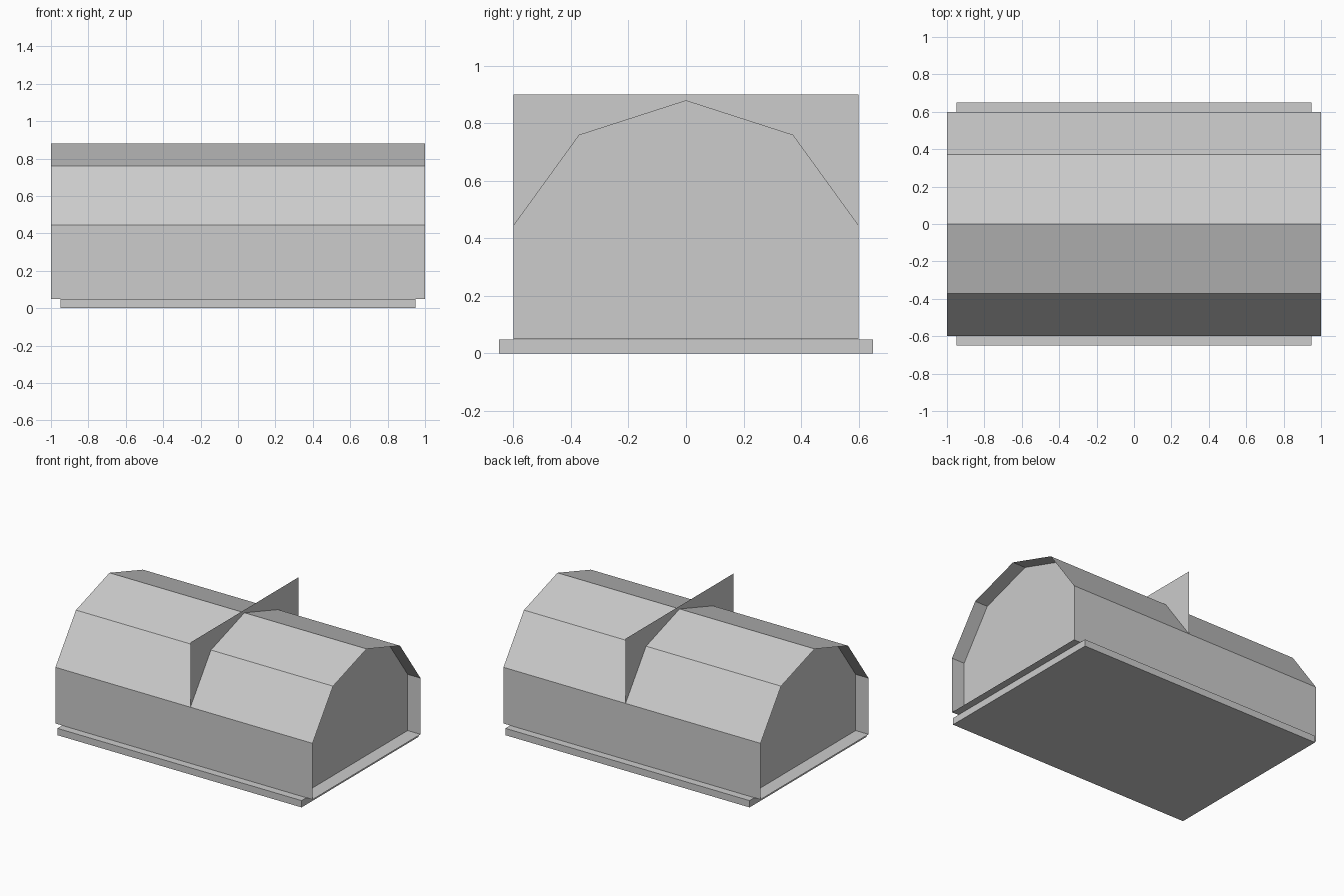
import bpy

cube = bpy.data.objects.get("Cube")
if cube:
    bpy.data.objects.remove(cube, do_unlink=True)

# Single plain grey
COLOUR = (0.604, 0.604, 0.604, 1.0)
grey = bpy.data.materials.new("light grey")
grey.use_nodes = True
grey.diffuse_color = COLOUR
grey.node_tree.nodes["Principled BSDF"].inputs["Base Color"].default_value = COLOUR


def add_mesh(name, verts, faces):
    mesh = bpy.data.meshes.new(name)
    mesh.from_pydata(verts, [], faces)
    mesh.materials.append(grey)
    mesh.update()
    obj = bpy.data.objects.new(name, mesh)
    bpy.context.collection.objects.link(obj)
    return obj


def add_panel(name, outline, x, facing):
    """Flat upright sheet across the building, facing +x or -x."""
    points = outline if facing > 0 else outline[::-1]
    add_mesh(name, [(x, y, z) for y, z in points], [range(len(points))])


FLOOR, EAVE, BREAK, RIDGE = 0.05, 0.445, 0.76, 0.88
HALF_LENGTH, HALF_WIDTH = 1.0, 0.6

# Gambrel cross-section, counter-clockwise seen from +x
half = [(HALF_WIDTH, FLOOR), (HALF_WIDTH, EAVE), (0.372, BREAK)]
profile = half + [(0, RIDGE)] + [(-y, z) for y, z in reversed(half)]
n = len(profile)

# Thin open-ended shell: floor, side walls and four roof slopes
verts = [(x, y, z) for x in (-HALF_LENGTH, HALF_LENGTH) for y, z in profile]
add_mesh("shell", verts,
         [(i, (i + 1) % n, n + (i + 1) % n, n + i) for i in range(n)])

# Recessed end walls
for name, side in (("left_end_wall", 1), ("right_end_wall", -1)):
    add_panel(name, profile, side * 0.9, side)

# Rectangular dividing wall, just off centre, that pokes through the roof
add_panel("dividing_wall",
          [(-HALF_WIDTH, FLOOR), (HALF_WIDTH, FLOOR),
           (HALF_WIDTH, 0.9), (-HALF_WIDTH, 0.9)], 0.05, 1)

# Foundation slab, just below the floor sheet
SLAB = FLOOR - 0.002
bpy.ops.mesh.primitive_cube_add(size=1, location=(0, 0, SLAB / 2))
slab = bpy.context.object
slab.name = "foundation"
slab.scale = (1.9, 1.3, SLAB)
slab.data.materials.append(grey)
